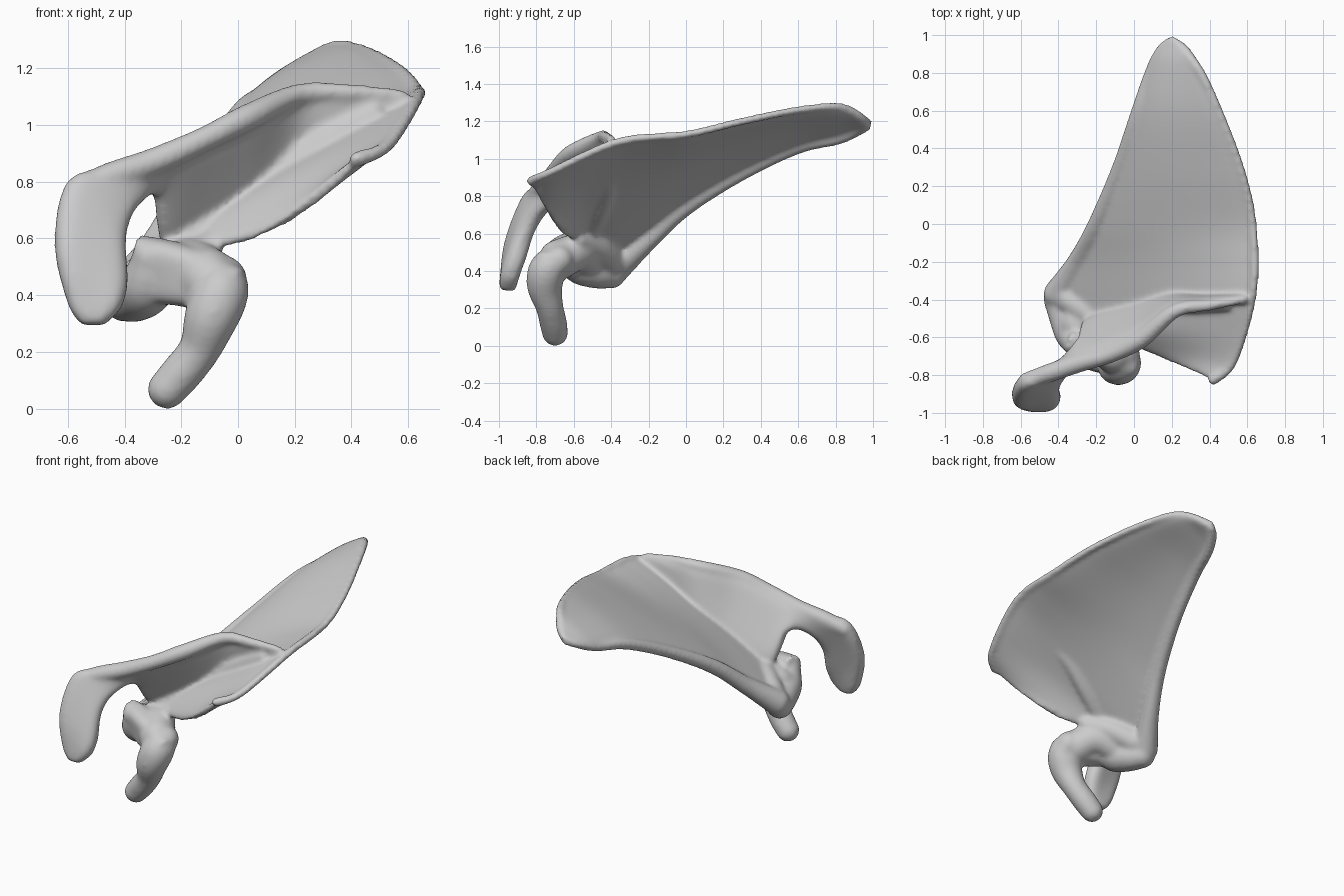
import bpy, bmesh, math
from mathutils import Vector

bm = bmesh.new()


def spline(keys, steps):
    """Catmull-Rom sampling of equal-length tuples."""
    out = []
    k = [keys[0]] + list(keys) + [keys[-1]]
    for i in range(1, len(k) - 2):
        for s in range(steps):
            t = s / steps
            out.append([0.5 * (2 * b + (c - a) * t + (2 * a - 5 * b + 4 * c - d) * t * t
                               + (3 * b - a - 3 * c + d) * t ** 3)
                        for a, b, c, d in zip(k[i - 1], k[i], k[i + 1], k[i + 2])])
    out.append(list(keys[-1]))
    return out


def sheet(keys, n=20, steps=6):
    """Thick curved plate. Key: left xyz, right xyz, bulge in z, half thickness."""
    rows = spline(keys, steps)
    grid = []
    for r in rows:
        a, b = Vector(r[0:3]), Vector(r[3:6])
        grid.append([a.lerp(b, j / n) + Vector((0, 0, r[6] * math.sin(math.pi * (j / n) ** 0.75)))
                     for j in range(n + 1)])
    last = len(grid) - 1
    rings = []
    for i, row in enumerate(grid):
        top, bot = [], []
        for j, p in enumerate(row):
            du = row[min(j + 1, n)] - row[max(j - 1, 0)]
            dv = grid[min(i + 1, last)][j] - grid[max(i - 1, 0)][j]
            w = max(0.4, math.sqrt(1 - abs(2 * j / n - 1) ** 6))
            off = du.cross(dv).normalized() * rows[i][7] * w
            top.append(bm.verts.new(p + off))
            bot.append(bm.verts.new(p - off))
        rings.append(top + bot[::-1])
    m = 2 * n + 2
    for r, s in zip(rings, rings[1:]):
        for j in range(m):
            bm.faces.new((r[j], r[(j + 1) % m], s[(j + 1) % m], s[j]))
    for r in (rings[0], rings[-1]):
        for j in range(n):
            bm.faces.new((r[j], r[j + 1], r[m - 2 - j], r[m - 1 - j]))


def tube(keys, steps=8, sides=16):
    """Rounded bar along a path of x, y, z, radius."""
    pts = spline(keys, steps)
    rings = []
    for i, p in enumerate(pts):
        d = (Vector(pts[min(i + 1, len(pts) - 1)][:3]) - Vector(pts[max(i - 1, 0)][:3])).normalized()
        q = d.to_track_quat('Z', 'Y')
        rings.append([bm.verts.new(Vector(p[:3]) + q @ Vector((
            p[3] * math.cos(2 * math.pi * j / sides), p[3] * math.sin(2 * math.pi * j / sides), 0)))
            for j in range(sides)])
    for r, s in zip(rings, rings[1:]):
        for j in range(sides):
            bm.faces.new((r[j], r[(j + 1) % sides], s[(j + 1) % sides], s[j]))
    bm.faces.new(rings[0])
    bm.faces.new(rings[-1])
    # round ends
    for p in (pts[0], pts[-1]):
        ball = bmesh.ops.create_icosphere(bm, subdivisions=3, radius=p[3])
        bmesh.ops.translate(bm, verts=ball['verts'], vec=Vector(p[:3]))


# triangular blade, from the far tip to the upper border
sheet([
    (.185, .99, 1.175, .215, .99, 1.185, 0, .025),
    (.125, .94, 1.14, .285, .94, 1.235, 0, .027),
    (.07, .83, 1.10, .35, .84, 1.275, .015, .028),
    (.00, .60, 1.04, .45, .60, 1.265, .035, .024),
    (-.10, .30, .90, .57, .28, 1.20, .055, .02),
    (-.22, .00, .72, .64, .00, 1.13, .065, .02),
    (-.32, -.20, .56, .645, -.20, 1.11, .065, .022),
    (-.40, -.38, .44, .64, -.38, 1.09, .055, .026),
    (-.32, -.50, .48, .60, -.58, 1.01, .03, .026),
    (-.15, -.58, .55, .52, -.74, .93, -.02, .022),
    (.02, -.63, .60, .42, -.83, .88, -.045, .02),
])

# ridge sheet that turns into the hooked shoulder plate
sheet([
    (.58, -.40, 1.11, .58, -.39, 1.06, 0, .025),
    (.40, -.42, 1.115, .38, -.40, .98, 0, .03),
    (.22, -.45, 1.11, .18, -.39, .84, 0, .032),
    (.04, -.59, 1.05, .00, -.43, .70, 0, .036),
    (-.12, -.67, .97, -.25, -.51, .57, 0, .038),
    (-.28, -.73, .89, -.30, -.64, .755, 0, .04),
    (-.42, -.77, .85, -.37, -.77, .70, 0, .045),
    (-.60, -.83, .80, -.40, -.85, .59, .02, .05),
    (-.645, -.92, .58, -.39, -.905, .45, 0, .055),
    (-.60, -.945, .37, -.41, -.945, .36, 0, .05),
    (-.55, -.955, .295, -.47, -.955, .295, 0, .04),
])

# thickened crest of the ridge
tube([(.58, -.40, 1.105, .022), (.40, -.43, 1.115, .03), (.22, -.46, 1.11, .038),
      (.04, -.61, 1.03, .048), (-.12, -.69, .95, .045), (-.30, -.74, .87, .05),
      (-.45, -.79, .82, .05), (-.57, -.83, .77, .045)])

# fillet where the ridge runs into the upper hollow
tube([(.48, -.42, 1.04, .04), (.32, -.42, .95, .05), (.16, -.42, .84, .05),
      (.0, -.46, .72, .05), (-.18, -.52, .60, .05)])

# thickened outer border
tube([(-.40, -.37, .42, .08), (-.30, -.20, .565, .055), (-.20, .00, .74, .046),
      (-.08, .30, .92, .038), (.02, .60, 1.06, .036), (.10, .83, 1.11, .032),
      (.19, .96, 1.175, .028)])

# thin inner border
tube([(.20, .965, 1.18, .027), (.33, .84, 1.272, .025), (.45, .60, 1.26, .022),
      (.57, .28, 1.195, .022), (.63, .00, 1.13, .022), (.63, -.36, 1.09, .024),
      (.53, -.72, .93, .024), (.42, -.825, .88, .03)])

# joint socket rim
tube([(-.40, -.40, .385, .08), (-.36, -.48, .40, .095), (-.32, -.58, .44, .10),
      (-.31, -.64, .535, .065)])

# neck joining the socket to the blade and the hook
tube([(-.30, -.53, .46, .10), (-.18, -.58, .50, .10), (-.11, -.68, .46, .11)])
tube([(-.34, -.40, .46, .08), (-.22, -.48, .53, .075), (-.10, -.57, .57, .05)])
sheet([
    (-.355, -.63, .61, -.34, -.57, .38, 0, .06),
    (-.18, -.68, .575, -.17, -.66, .36, 0, .075),
    (.025, -.74, .49, -.04, -.75, .33, 0, .07),
])

# beak-like hook
tube([(-.05, -.68, .46, .08), (-.06, -.74, .41, .10), (-.095, -.755, .32, .097),
      (-.135, -.73, .21, .075), (-.20, -.71, .125, .074), (-.25, -.70, .068, .07)])

bmesh.ops.recalc_face_normals(bm, faces=bm.faces[:])
mesh = bpy.data.meshes.new("shoulder_blade")
bm.to_mesh(mesh)
bm.free()
bone = bpy.data.objects.new("shoulder_blade", mesh)
bpy.context.collection.objects.link(bone)

# fuse everything into one smooth skin
fuse = bone.modifiers.new("fuse", 'REMESH')
fuse.mode = 'VOXEL'
fuse.voxel_size = 0.012
fuse.use_smooth_shade = True
soft = bone.modifiers.new("soften", 'SMOOTH')
soft.factor = 0.5
soft.iterations = 14
